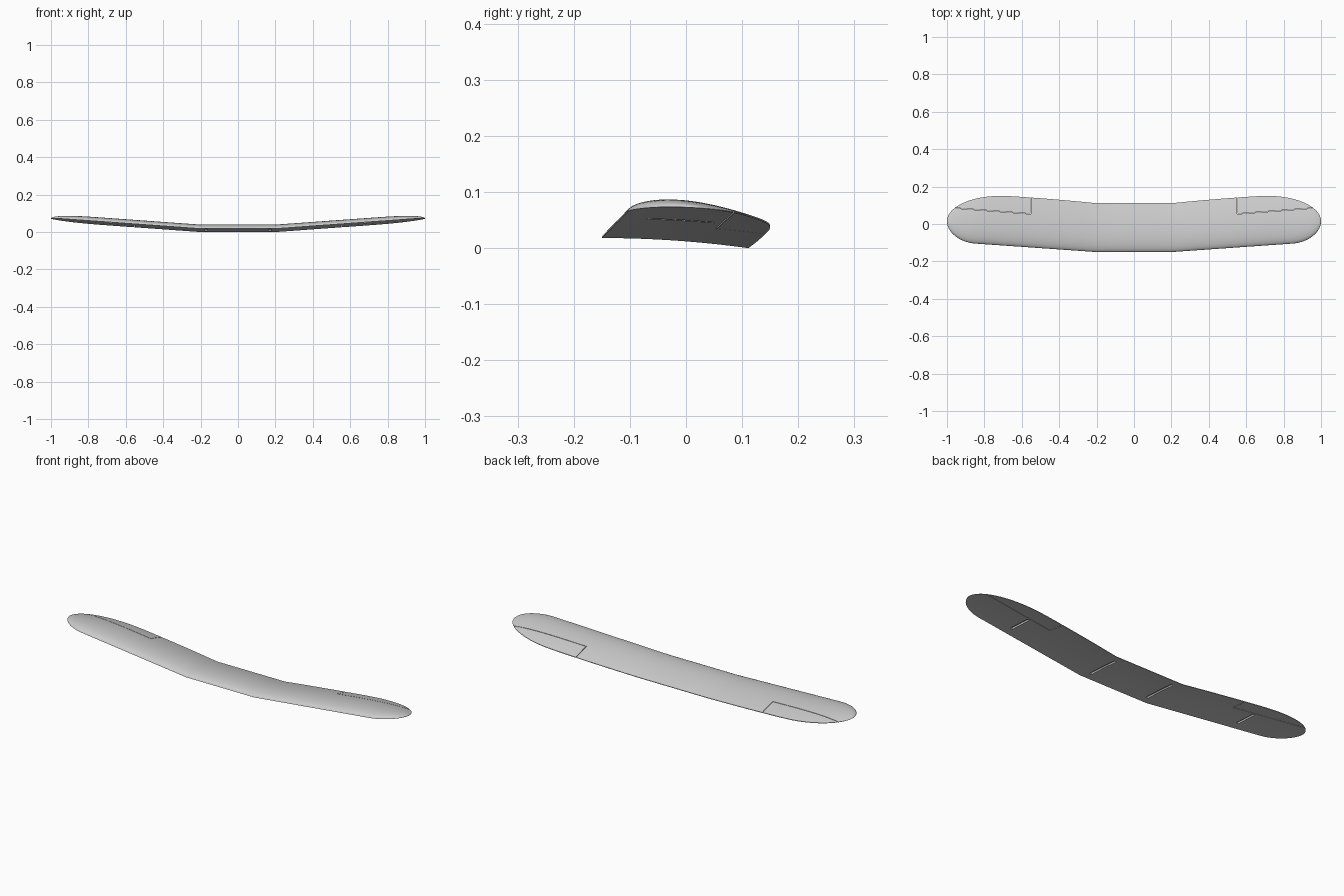
import bpy, bmesh, math
from mathutils import Vector

cube = bpy.data.objects.get("Cube")
if cube:
    bpy.data.objects.remove(cube)

# Single pale grey finish
grey = bpy.data.materials.new("pale_grey")
grey.use_nodes = True
colour = (0.6, 0.6, 0.6, 1)
grey.diffuse_color = colour
grey.node_tree.nodes["Principled BSDF"].inputs["Base Color"].default_value = colour

KINK = 0.2        # where the flat centre ends
MID = 0.015       # y of the wingtip point


def base_edges(ax):
    """Leading and trailing edge before the tip is rounded."""
    s = max(0, ax - KINK)
    lead = -0.15 + 0.07 * s
    u = min(1, s / 0.48)
    trail = 0.111 + 0.039 * u * (1 + 0.25 * (1 - u))
    return lead, trail


def round_off(ax, start):
    u = max(0, (ax - start) / (1 - start))
    return math.sqrt(max(0, 1 - u * u))


def rise(ax):
    return 0.072 * max(0, ax - KINK)


def under(y, ax):
    """Height of the cambered underside."""
    lead, trail = base_edges(ax)
    t = (y - lead) / (trail - lead)
    return 0.018 * (1 - t * t) + rise(ax)


def section(x, n=26):
    ax = abs(x)
    lead, trail = base_edges(ax)
    a = MID + (lead - MID) * round_off(ax, 0.85)
    b = MID + (trail - MID) * round_off(ax, 0.72)
    size = (b - a) / (trail - lead)
    top, bottom = [], []
    for i in range(n + 1):
        t = (1 - math.cos(math.pi * i / n)) / 2
        y = a + (b - a) * t
        z = under(y, ax)
        thick = 0.0225 * 2.6 * math.sqrt(t) * (1 - t) + 0.003 * t
        top.append((x, y, z + thick * size))
        if i:
            bottom.append((x, y, z))
    return top + bottom[::-1]


# Wing loft: stations are closer together toward the tip
half = [0.0, 0.1, KINK] + [KINK + 0.065 * i for i in range(1, 9)]
half += [0.72 + 0.28 * math.sin(math.pi / 2 * i / 18) for i in range(1, 18)] + [0.9999]
stations = [-x for x in half[:0:-1]] + half
bm = bmesh.new()
rings = [[bm.verts.new(p) for p in section(x)] for x in stations]
for r, s in zip(rings, rings[1:]):
    for i in range(len(r)):
        j = (i + 1) % len(r)
        bm.faces.new((r[i], r[j], s[j], s[i]))
bm.faces.new(rings[0])
bm.faces.new(rings[-1])
bmesh.ops.recalc_face_normals(bm, faces=bm.faces)
mesh = bpy.data.meshes.new("wing")
bm.to_mesh(mesh)
bm.free()
wing = bpy.data.objects.new("wing", mesh)
mesh.materials.append(grey)
bpy.context.collection.objects.link(wing)


def cutter(name, start, end, width, low, high):
    """Box along a line in plan, used to cut a slot in the wing."""
    a, b = Vector(start), Vector(end)
    d = (b - a).normalized()
    side = Vector((-d.y, d.x)) * width / 2
    plan = [a - side, b - side, b + side, a + side]
    cbm = bmesh.new()
    lo = [cbm.verts.new((p.x, p.y, low(p))) for p in plan]
    hi = [cbm.verts.new((p.x, p.y, high(p))) for p in plan]
    cbm.faces.new(lo[::-1])
    cbm.faces.new(hi)
    for i in range(4):
        j = (i + 1) % 4
        cbm.faces.new((lo[i], lo[j], hi[j], hi[i]))
    cm = bpy.data.meshes.new(name)
    cbm.to_mesh(cm)
    cbm.free()
    cm.materials.append(grey)
    ob = bpy.data.objects.new(name, cm)
    bpy.context.collection.objects.link(ob)
    ob.hide_render = True
    ob.hide_set(True)
    mod = wing.modifiers.new(name, "BOOLEAN")
    mod.operation = "DIFFERENCE"
    mod.solver = "EXACT"
    mod.object = ob
    return ob


def below(p):
    return -0.1


def above(p):
    return 0.2


def pocket(p):
    return under(p.y, abs(p.x)) + 0.009


cutters = []
for side, label in ((1, "left"), (-1, "right")):
    # Strut sockets in the underside
    cutters.append(cutter(label + "_inner_socket", (side * 0.17, -0.11), (side * 0.17, 0.07), 0.013, below, pocket))
    cutters.append(cutter(label + "_outer_socket", (side * 0.68, -0.07), (side * 0.68, 0.05), 0.013, below, pocket))
    # Aileron hinge gap and inboard end gap
    cutters.append(cutter(label + "_hinge_gap", (side * 0.55, 0.054), (side * 1.02, 0.09), 0.0025, below, above))
    cutters.append(cutter(label + "_aileron_end_gap", (side * 0.551, 0.054), (side * 0.551, 0.2), 0.0025, below, above))

# Apply the cuts and discard the helpers
bpy.ops.object.select_all(action="DESELECT")
wing.select_set(True)
bpy.context.view_layer.objects.active = wing
for mod in list(wing.modifiers):
    bpy.ops.object.modifier_apply(modifier=mod.name)
for ob in cutters:
    bpy.data.objects.remove(ob)
bpy.ops.object.shade_smooth_by_angle(angle=math.radians(35))
